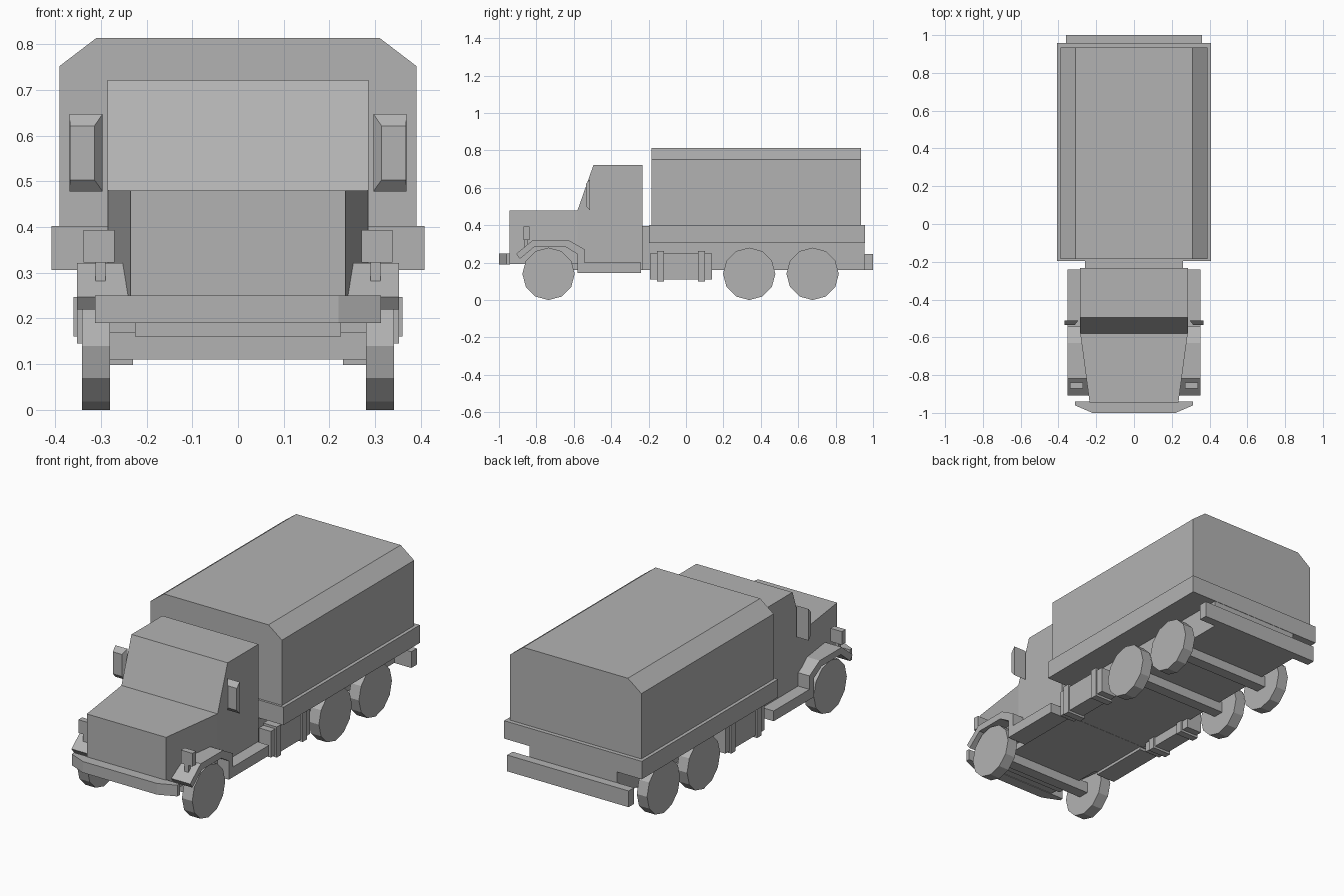
import bpy, bmesh, math

if "Cube" in bpy.data.objects:
    bpy.data.objects.remove(bpy.data.objects["Cube"])

grey = bpy.data.materials.new("dark_grey")
grey.diffuse_color = (0.45, 0.45, 0.45, 1)
grey.use_nodes = True
grey.node_tree.nodes["Principled BSDF"].inputs["Base Color"].default_value = grey.diffuse_color


def finish(name, bm):
    bmesh.ops.recalc_face_normals(bm, faces=bm.faces)
    me = bpy.data.meshes.new(name)
    bm.to_mesh(me)
    bm.free()
    me.materials.append(grey)
    ob = bpy.data.objects.new(name, me)
    bpy.context.collection.objects.link(ob)
    return ob


def loft(name, ring_a, ring_b):
    """Closed solid between two matching rings of points."""
    bm = bmesh.new()
    a = [bm.verts.new(p) for p in ring_a]
    b = [bm.verts.new(p) for p in ring_b]
    bm.faces.new(a)
    bm.faces.new(b)
    n = len(a)
    for i in range(n):
        j = (i + 1) % n
        bm.faces.new((a[i], a[j], b[j], b[i]))
    return finish(name, bm)


def prism(name, axis, pts, lo, hi):
    """Extrude a 2D profile along one axis."""
    def place(p, d):
        p = list(p)
        p.insert("xyz".index(axis), d)
        return p
    return loft(name, [place(p, lo) for p in pts], [place(p, hi) for p in pts])


def box(name, x, y, z):
    return prism(name, "z", [(x[0], y[0]), (x[1], y[0]), (x[1], y[1]), (x[0], y[1])], *z)


def mirror(ob):
    ob.modifiers.new("Mirror", "MIRROR")
    return ob


# Canvas cover with sloped shoulders, and cargo bed
prism("canvas_cover", "y", [(-0.39, 0.39), (0.39, 0.39), (0.39, 0.752), (0.31, 0.813),
                            (-0.31, 0.813), (-0.39, 0.752)], -0.185, 0.935)
box("cargo_bed", (-0.408, 0.408), (-0.197, 0.957), (0.306, 0.402))

# Chassis under the bed and the frame under the engine
box("chassis", (-0.26, 0.26), (-0.24, 0.955), (0.161, 0.395))
box("front_frame", (-0.225, 0.225), (-0.86, -0.57), (0.16, 0.25))

# Cab with sloped windscreen
prism("cab", "x", [(-0.58, 0.16), (-0.58, 0.48), (-0.495, 0.721), (-0.233, 0.721),
                   (-0.233, 0.16)], -0.285, 0.285)

# Hood tapering to the front
prism("hood", "z", [(-0.285, -0.575), (0.285, -0.575), (0.235, -0.945), (-0.235, -0.945)],
      0.193, 0.48)

# Bumpers
prism("front_bumper", "z", [(0.313, -0.94), (0.313, -0.96), (0.22, -1.0), (-0.22, -1.0),
                            (-0.313, -0.96), (-0.313, -0.94)], 0.19, 0.25)
box("rear_bumper", (-0.36, 0.36), (0.954, 1.0), (0.16, 0.247))

# Fenders running into the side steps
mirror(prism("fender_and_step", "x", [
    (-0.908, 0.247), (-0.818, 0.321), (-0.63, 0.321), (-0.543, 0.272), (-0.543, 0.2),
    (-0.24, 0.2), (-0.24, 0.145), (-0.58, 0.145), (-0.58, 0.245), (-0.645, 0.285),
    (-0.81, 0.285), (-0.888, 0.22)], 0.24, 0.352))

# Headlights on posts
mirror(box("headlight", (0.27, 0.338), (-0.87, -0.838), (0.322, 0.393)))
mirror(box("headlight_post", (0.29, 0.312), (-0.866, -0.846), (0.282, 0.325)))


# Bevelled wing mirrors
def rect(x0, x1, y, z0, z1):
    return [(x0, y, z0), (x1, y, z0), (x1, y, z1), (x0, y, z1)]


mirror(loft("wing_mirror", rect(0.296, 0.369, -0.512, 0.478, 0.647),
            rect(0.314, 0.367, -0.535, 0.503, 0.621)))

# Fuel tanks with straps
mirror(box("fuel_tank", (0.24, 0.33), (-0.193, 0.138), (0.11, 0.25)))
for y in (-0.137, 0.082):
    mirror(box("tank_strap", (0.23, 0.339), (y - 0.019, y + 0.019), (0.098, 0.262)))

# Twelve-sided wheels and axles
R = 0.14
ring = [(R * math.sin(i * math.pi / 6), R * math.cos(i * math.pi / 6)) for i in range(12)]
for y in (-0.735, 0.338, 0.677):
    mirror(prism("wheel", "x", [(y + a, R + b) for a, b in ring], 0.28, 0.341))
    box("axle", (-0.285, 0.285), (y - 0.03, y + 0.03), (0.11, 0.17))
